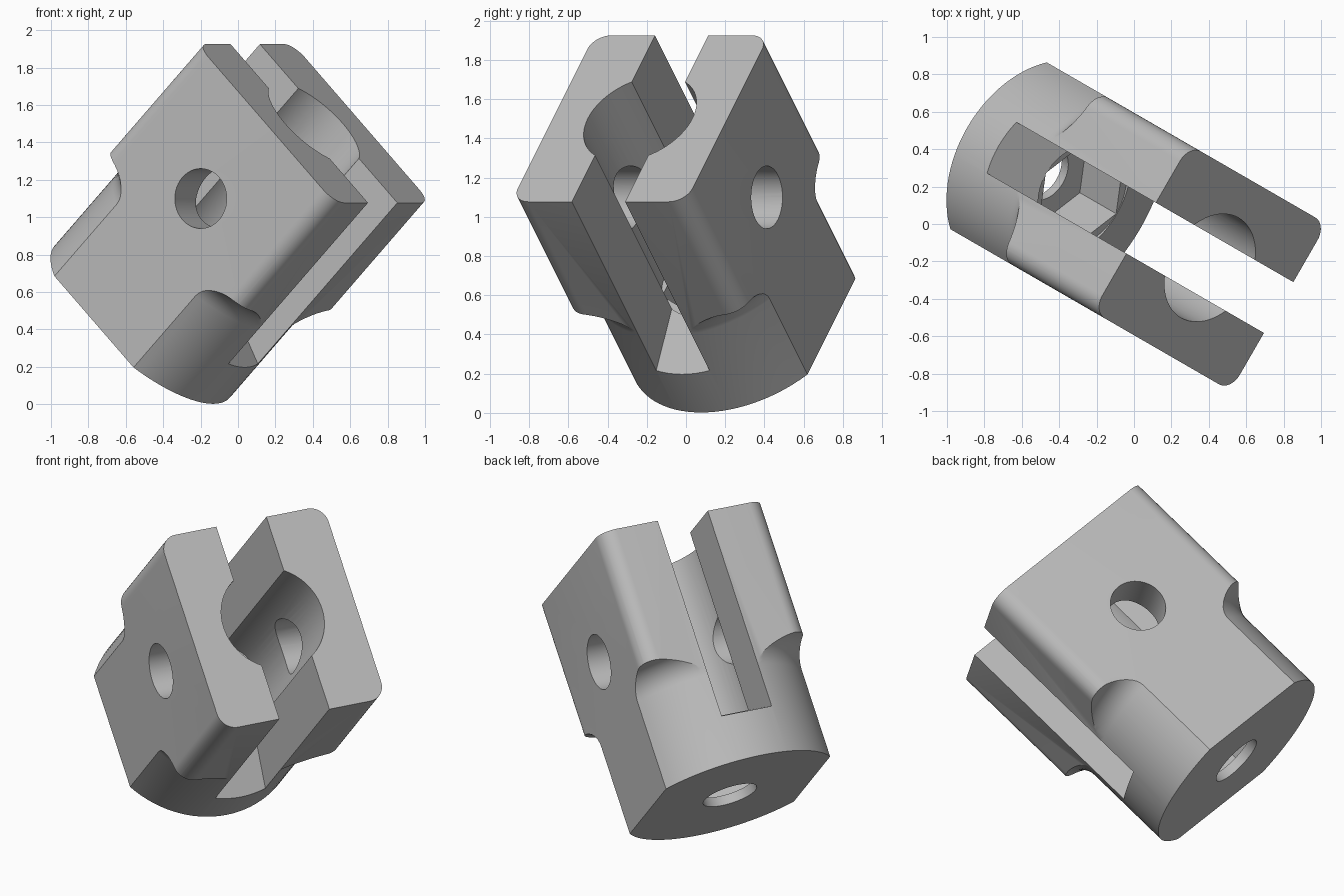
import bpy, bmesh
from math import sin, cos, pi
from mathutils import Matrix, Vector

if "Cube" in bpy.data.objects:
    bpy.data.objects.remove(bpy.data.objects["Cube"])

# Local frame: x = width, y = thickness, z = along the fork towards its open end
BASE, END = -0.107, 1.393
HALF_W, HALF_T = 0.6, 0.515
NECK_R, FILLET, SHOULDER = 0.62, 0.15, 0.585
SLOT, BORE, BORE_FLOOR, POCKET_FLOOR = 0.157, 0.308, 0.267, -0.05
PIN_R, PIN_Z = 0.16, 0.825


def new_object(name, bm):
    bmesh.ops.recalc_face_normals(bm, faces=bm.faces)
    mesh = bpy.data.meshes.new(name)
    bm.to_mesh(mesh)
    bm.free()
    ob = bpy.data.objects.new(name, mesh)
    bpy.context.collection.objects.link(ob)
    return ob


def prism(name, outline, lo, hi, axis="Z"):
    """Extrude a 2D outline along Z, or along Y with the outline in XZ."""
    bm = bmesh.new()
    place = (lambda u, v, d: (u, v, d)) if axis == "Z" else (lambda u, v, d: (u, d, v))
    face = bm.faces.new([bm.verts.new(place(u, v, lo)) for u, v in outline])
    out = bmesh.ops.extrude_face_region(bm, geom=[face])
    verts = [g for g in out["geom"] if isinstance(g, bmesh.types.BMVert)]
    bmesh.ops.translate(bm, verts=verts, vec=place(0, 0, hi - lo))
    return new_object(name, bm)


def circle(r, n, cx=0.0, cy=0.0):
    return [(cx + r * cos(2 * pi * i / n), cy + r * sin(2 * pi * i / n)) for i in range(n)]


def rectangle(w, t):
    return [(-w, -t), (w, -t), (w, t), (-w, t)]


def rounded_rectangle(w, t, r, n=10):
    pts = []
    for k, (sx, sy) in enumerate([(1, 1), (-1, 1), (-1, -1), (1, -1)]):
        for i in range(n + 1):
            a = (k + i / n) * pi / 2
            pts.append((sx * (w - r) + r * cos(a), sy * (t - r) + r * sin(a)))
    return pts


def revolve(name, profile, n=96):
    bm = bmesh.new()
    rings = []
    for i in range(n):
        a = 2 * pi * i / n
        rings.append([bm.verts.new((r * cos(a), r * sin(a), z)) for r, z in profile])
    m = len(profile)
    for i in range(n):
        p, q = rings[i], rings[(i + 1) % n]
        for j in range(m):
            k = (j + 1) % m
            bm.faces.new((p[j], q[j], q[k], p[k]))
    return new_object(name, bm)


def combine(target, tool, operation="DIFFERENCE"):
    mod = target.modifiers.new("cut", "BOOLEAN")
    mod.operation, mod.solver, mod.object = operation, "EXACT", tool
    tool.hide_render = True
    bpy.context.view_layer.objects.active = target
    bpy.ops.object.modifier_apply(modifier=mod.name)
    bpy.data.objects.remove(tool)


# Body: rounded block with a wider foot that is turned down to a round neck
fork = prism("clevis_fork", rounded_rectangle(HALF_W, HALF_T, 0.1), BASE, END)
combine(fork, prism("foot", rectangle(0.68, HALF_T), BASE, 0.4), "UNION")

arc = [(NECK_R + FILLET * (1 - cos(i * pi / 20)), SHOULDER - FILLET * (1 - sin(i * pi / 20)))
       for i in range(11)]
neck_profile = [(NECK_R, BASE - 0.2)] + arc + [(1.1, SHOULDER), (1.1, BASE - 0.2)]
combine(fork, revolve("neck_relief", neck_profile))

# Slot between the prongs, its floor falling away to both sides
slope = 0.33
ridge = 0.175 + slope * HALF_W
side = ridge - slope * 0.8
slot = [(-0.8, side), (0, ridge), (0.8, side), (0.8, END + 0.2), (-0.8, END + 0.2)]
combine(fork, prism("slot", slot, -SLOT, SLOT, "Y"))

# Bore, hexagonal pocket, base hole and cross pin hole
combine(fork, prism("bore", circle(BORE, 64), BORE_FLOOR, END + 0.2))
combine(fork, prism("hex_pocket", circle(BORE - 0.001, 6), POCKET_FLOOR, BORE_FLOOR + 0.1))
combine(fork, prism("base_hole", circle(PIN_R, 48), BASE - 0.2, 0.1))
combine(fork, prism("pin_hole", circle(PIN_R, 48, 0, PIN_Z), -0.8, 0.8, "Y"))

# Tilt the finished part into place
s = 0.5 ** 0.5
c = 0.75 ** 0.5
width = Vector((c * s, -0.5 * s, -s))
thick = Vector((0.5, c, 0))
along = Vector((c * s, -0.5 * s, s))
tilt = Matrix((width, thick, along)).transposed().to_4x4()
fork.data.transform(Matrix.Translation(width * -0.73) @ tilt)

# Plain grey metal
grey = bpy.data.materials.new("plain_grey")
grey.use_nodes = True
colour = (0.5, 0.5, 0.5, 1)
grey.diffuse_color = colour
grey.node_tree.nodes["Principled BSDF"].inputs["Base Color"].default_value = colour
fork.data.materials.clear()
fork.data.materials.append(grey)
for poly in fork.data.polygons:
    poly.material_index = 0

bpy.ops.object.select_all(action="DESELECT")
fork.select_set(True)
bpy.context.view_layer.objects.active = fork
bpy.ops.object.shade_smooth_by_angle(angle=0.5)
